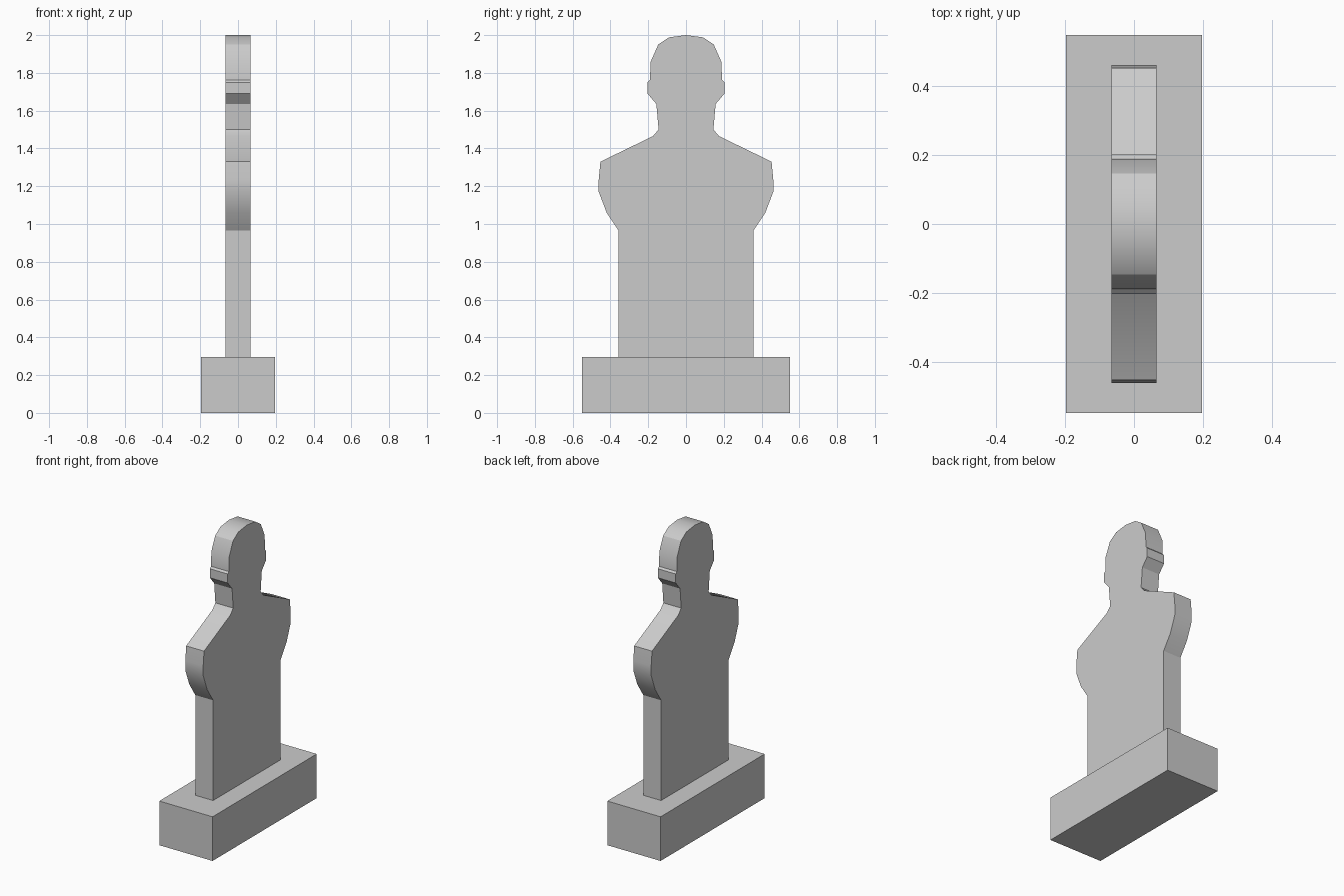
import bpy, bmesh, math

cube = bpy.data.objects.get("Cube")
if cube:
    bpy.data.objects.remove(cube, do_unlink=True)

# Single plain grey
grey = bpy.data.materials.new("plain grey")
grey.use_nodes = True
colour = (0.6, 0.6, 0.6, 1.0)
grey.diffuse_color = colour
grey.node_tree.nodes["Principled BSDF"].inputs["Base Color"].default_value = colour


def extrude_profile(name, profile, half_width):
    """Extrude a closed (y, z) outline along x, centred on x = 0."""
    bm = bmesh.new()
    face = bm.faces.new([bm.verts.new((-half_width, y, z)) for y, z in profile])
    side = bmesh.ops.extrude_face_region(bm, geom=[face])
    verts = [v for v in side["geom"] if isinstance(v, bmesh.types.BMVert)]
    bmesh.ops.translate(bm, verts=verts, vec=(2 * half_width, 0, 0))
    bmesh.ops.recalc_face_normals(bm, faces=bm.faces)
    mesh = bpy.data.meshes.new(name)
    bm.to_mesh(mesh)
    bm.free()
    mesh.materials.append(grey)
    obj = bpy.data.objects.new(name, mesh)
    bpy.context.collection.objects.link(obj)
    return obj


# Rectangular plinth
BASE_TOP = 0.295
extrude_profile("plinth", [(-0.55, 0), (0.55, 0), (0.55, BASE_TOP), (-0.55, BASE_TOP)], 0.197)

# Half outline of the bust: torso, arm, shoulder, neck, ear, head
half = [
    (0.357, BASE_TOP), (0.357, 0.965),
    (0.42, 1.06), (0.462, 1.17), (0.462, 1.235), (0.453, 1.33),
    (0.175, 1.465), (0.145, 1.5), (0.157, 1.635),
    (0.203, 1.69), (0.203, 1.75), (0.191, 1.762),
    (0.187, 1.86), (0.147, 1.95), (0.09, 1.988),
]
outline = half + [(0, 2.0)] + [(-y, z) for y, z in reversed(half)]
bust = extrude_profile("bust_silhouette", outline, 0.066)

# Soft shading on the curved arms and head, crisp edges elsewhere
bpy.ops.object.select_all(action="DESELECT")
bust.select_set(True)
bpy.context.view_layer.objects.active = bust
bpy.ops.object.shade_smooth_by_angle(angle=math.radians(30))
